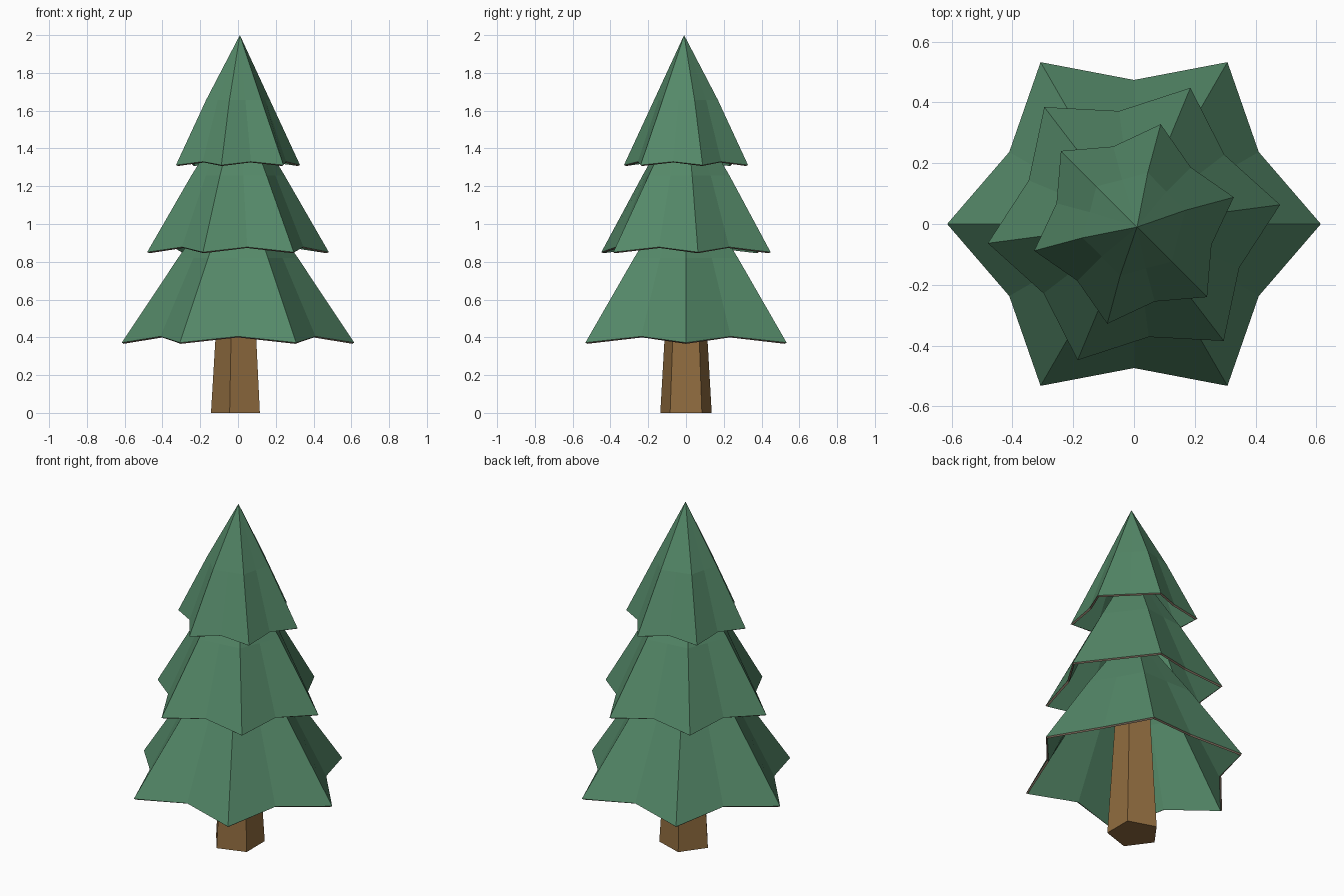
import bpy, bmesh
from math import cos, sin, radians

if "Cube" in bpy.data.objects:
    bpy.data.objects.remove(bpy.data.objects["Cube"])


def material(name, rgb):
    m = bpy.data.materials.new(name)
    m.diffuse_color = (*rgb, 1)
    m.use_nodes = True
    m.node_tree.nodes["Principled BSDF"].inputs["Base Color"].default_value = m.diffuse_color
    return m


green = material("needles", (0.09, 0.25, 0.14))
brown = material("bark", (0.28, 0.15, 0.05))
tan = material("rim", (0.30, 0.22, 0.16))


def make_object(name, bm, mats):
    bmesh.ops.recalc_face_normals(bm, faces=bm.faces)
    me = bpy.data.meshes.new(name)
    bm.to_mesh(me)
    bm.free()
    for m in mats:
        me.materials.append(m)
    ob = bpy.data.objects.new(name, me)
    bpy.context.collection.objects.link(ob)
    return ob


def ring(bm, n, start, radii, heights):
    """Ring of n vertices; radii and heights alternate tip / valley."""
    out = []
    for i in range(n):
        a = radians(start + 360 * i / n)
        r = radii[i % len(radii)]
        out.append(bm.verts.new((r * cos(a), r * sin(a), heights[i % len(heights)])))
    return out


def bridge(bm, lo, hi):
    n = len(lo)
    for i in range(n):
        j = (i + 1) % n
        bm.faces.new((lo[i], lo[j], hi[j], hi[i]))


def tier(name, tip, valley, z_tip, z_valley, apex, turn):
    """Six-pointed star skirt: open thin shell with a rounder middle ring."""
    bm = bmesh.new()
    mid = tip * 0.515
    z_mid = (z_tip + apex[2]) / 2
    low = ring(bm, 12, turn, (tip, valley), (z_tip, z_valley))
    middle = ring(bm, 12, turn, (mid, mid * 0.86), (z_mid,))
    top = bm.verts.new(apex)
    bridge(bm, low, middle)
    for i in range(12):
        bm.faces.new((middle[i], middle[(i + 1) % 12], top))
    # make sure the outside faces out before thickening inwards
    ob = make_object(name, bm, (green, tan))
    sol = ob.modifiers.new("shell", 'SOLIDIFY')
    sol.thickness = 0.012
    sol.offset = -1
    sol.material_offset_rim = 1


# Trunk: tapered five-sided post
bm = bmesh.new()
base = ring(bm, 5, 180, (0.143,), (0,))
head = ring(bm, 5, 180, (0.098,), (0.75,))
bridge(bm, base, head)
bm.faces.new(base)
bm.faces.new(head)
make_object("trunk", bm, (brown,))

# Foliage tiers, each turned a little further
tier("lower_foliage", 0.615, 0.474, 0.372, 0.405, (0, 0, 1.27), 0)
tier("middle_foliage", 0.485, 0.375, 0.851, 0.878, (0.005, -0.005, 1.66), 7.5)
tier("upper_foliage", 0.34, 0.264, 1.312, 1.33, (0.01, -0.01, 2.0), 15)
